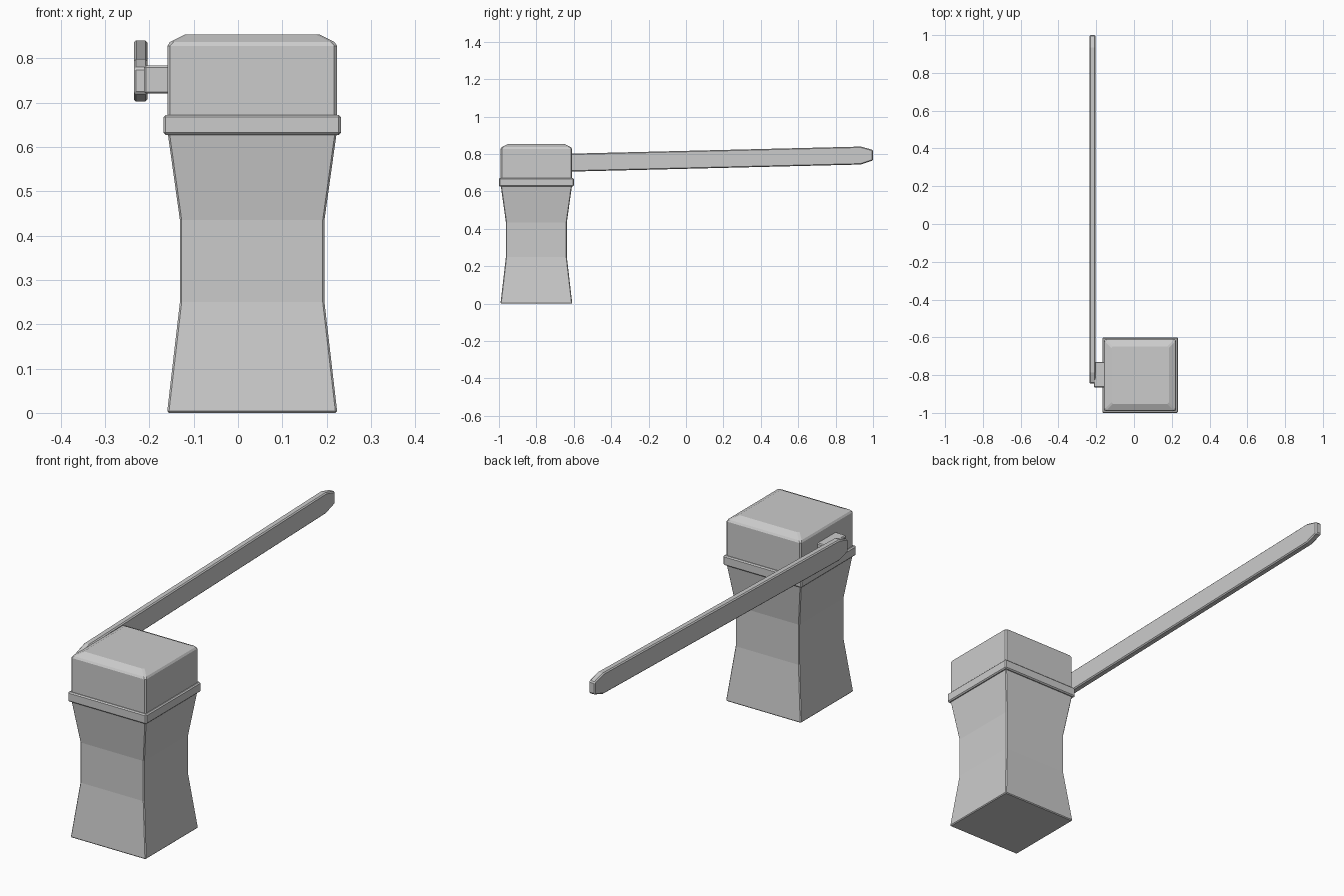
import bpy, bmesh

if "Cube" in bpy.data.objects:
    bpy.data.objects.remove(bpy.data.objects["Cube"])

CX, CY = 0.032, -0.8  # centre of the square post


def finish(name, bm, bevel):
    bmesh.ops.recalc_face_normals(bm, faces=bm.faces)
    mesh = bpy.data.meshes.new(name)
    bm.to_mesh(mesh)
    bm.free()
    obj = bpy.data.objects.new(name, mesh)
    bpy.context.collection.objects.link(obj)
    mod = obj.modifiers.new("edge_bevel", 'BEVEL')
    mod.width = bevel
    mod.segments = 1
    mod.limit_method = 'ANGLE'
    mod.angle_limit = 0.5
    return obj


def loft(name, rings, bevel):
    """Skin a list of equal-length point rings and cap both ends."""
    bm = bmesh.new()
    loops = [[bm.verts.new(p) for p in ring] for ring in rings]
    n = len(loops[0])
    for a, b in zip(loops, loops[1:]):
        for i in range(n):
            j = (i + 1) % n
            bm.faces.new((a[i], a[j], b[j], b[i]))
    bm.faces.new(loops[0][::-1])
    bm.faces.new(loops[-1])
    return finish(name, bm, bevel)


def square_stack(name, profile, bevel):
    """Square sections given as (half width, height)."""
    rings = [[(CX + sx * h, CY + sy * h, z)
              for sx, sy in ((-1, -1), (1, -1), (1, 1), (-1, 1))]
             for h, z in profile]
    return loft(name, rings, bevel)


# Waisted post, collar and chamfered head
square_stack("post", [(0.192, 0.0), (0.163, 0.25), (0.163, 0.435), (0.191, 0.635)], 0.004)
square_stack("collar", [(0.2, 0.627), (0.2, 0.672)], 0.005)
square_stack("post_head", [(0.191, 0.665), (0.191, 0.834), (0.152, 0.853)], 0.006)


def side_plate(name, x0, x1, outline, bevel):
    """Extrude a y-z outline along x."""
    return loft(name, [[(x, y, z) for y, z in outline] for x in (x0, x1)], bevel)


# Pivot block between head and arm
side_plate("pivot_block", -0.212, -0.15,
           [(-0.865, 0.72), (-0.73, 0.72), (-0.73, 0.783), (-0.865, 0.783)], 0.004)

# Long barrier arm with tapered ends, rising slightly toward the back
side_plate("barrier_arm", -0.235, -0.204,
           [(-0.845, 0.72), (-0.785, 0.702), (0.935, 0.744), (1.0, 0.766),
            (1.0, 0.822), (0.935, 0.84), (-0.785, 0.798), (-0.845, 0.778)], 0.005)
